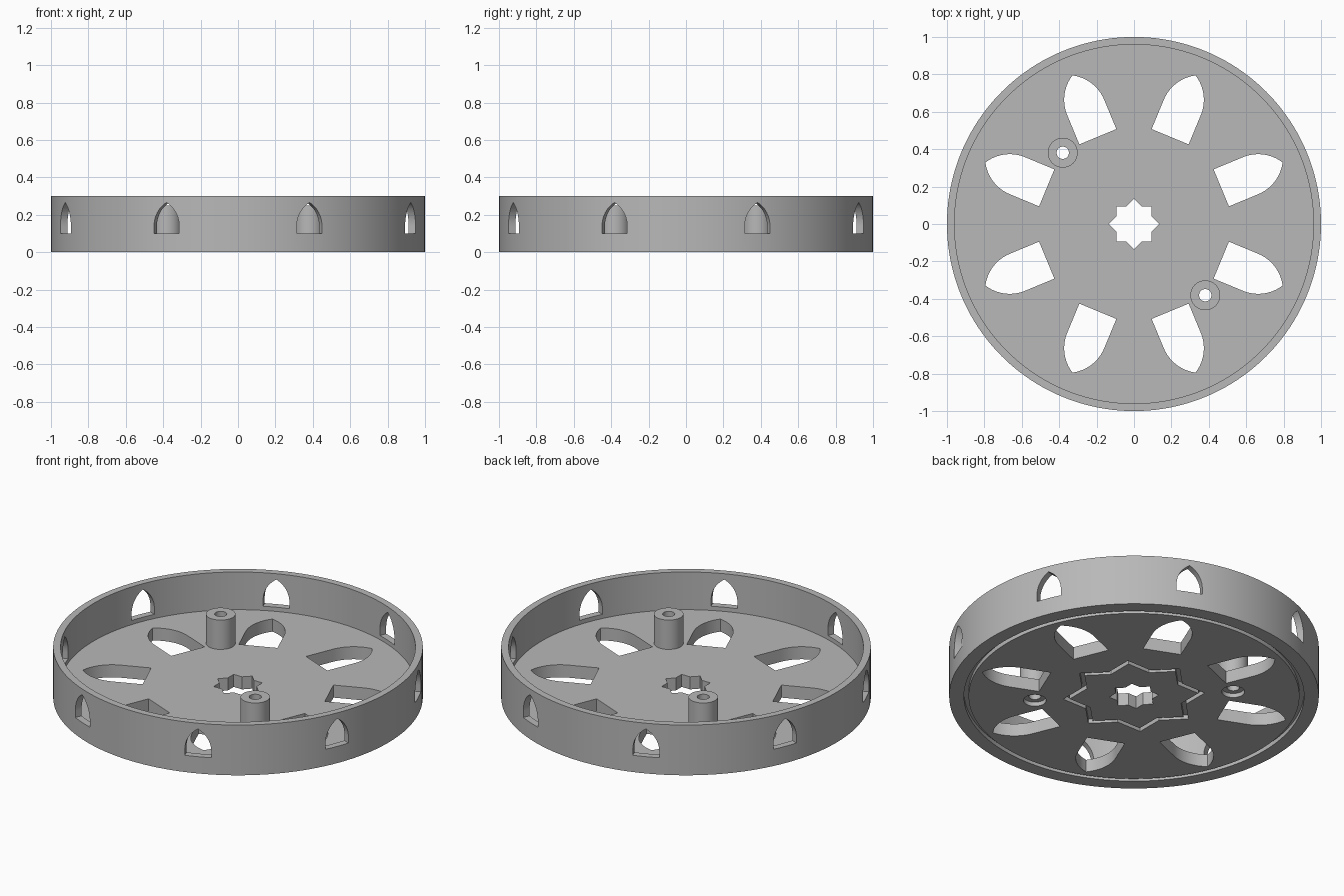
import bpy, bmesh
from math import sin, cos, pi, radians
from mathutils import Matrix, Vector

cube = bpy.data.objects.get("Cube")
if cube:
    bpy.data.objects.remove(cube, do_unlink=True)

FLOOR, GROOVE = 0.075, 0.025

grey = bpy.data.materials.new("light_grey")
grey.use_nodes = True
grey.diffuse_color = (0.48, 0.48, 0.48, 1)
grey.node_tree.nodes["Principled BSDF"].inputs["Base Color"].default_value = (0.48, 0.48, 0.48, 1)


def circle(r, z, n):
    return [Vector((r * cos(2 * pi * i / n), r * sin(2 * pi * i / n), z)) for i in range(n)]


def star(r, z):
    """Eight-pointed star: two overlapping squares."""
    notch = r * cos(pi / 4) / cos(pi / 8)
    return [Vector((q * cos(i * pi / 8), q * sin(i * pi / 8), z))
            for i in range(16) for q in [notch if i % 2 else r]]


def arch(start, tip, w, steps=12):
    """Equilateral pointed arch as (along, across) pairs."""
    spring = tip - w * 3 ** 0.5
    side = [(start, w)] + [(spring + 2 * w * sin(t), 2 * w * cos(t) - w)
                           for t in (radians(60) * i / steps for i in range(steps + 1))]
    return side + [(u, -v) for u, v in reversed(side[:-1])]


def loft(bm, loops, ends="cap", matrix=Matrix()):
    """Skin a row of matching loops; ends are capped, open or joined."""
    rings = [[bm.verts.new(matrix @ p) for p in loop] for loop in loops]
    pairs = list(zip(rings, rings[1:]))
    if ends == "join":
        pairs.append((rings[-1], rings[0]))
    for a, b in pairs:
        for i in range(len(a)):
            j = (i + 1) % len(a)
            bm.faces.new((a[i], a[j], b[j], b[i]))
    if ends == "cap":
        bm.faces.new(rings[0][::-1])
        bm.faces.new(rings[-1])


def make_object(name, bm):
    bmesh.ops.recalc_face_normals(bm, faces=bm.faces)
    mesh = bpy.data.meshes.new(name)
    bm.to_mesh(mesh)
    bm.free()
    mesh.materials.append(grey)
    obj = bpy.data.objects.new(name, mesh)
    bpy.context.collection.objects.link(obj)
    return obj


def shade(obj):
    bpy.ops.object.select_all(action="DESELECT")
    obj.select_set(True)
    bpy.context.view_layer.objects.active = obj
    bpy.ops.object.shade_smooth_by_angle(angle=radians(30))


# Tray: floor, rim wall and the ring groove underneath
bm = bmesh.new()
profile = [(0.895, 0), (0.895, GROOVE), (0.92, GROOVE), (0.92, 0),
           (1, 0), (1, 0.3), (0.96, 0.3), (0.96, FLOOR)]
loft(bm, [circle(r, z, 160) for r, z in profile])
tray = make_object("tray", bm)

# Cutter: centre star hole and star groove underneath
bm = bmesh.new()
loft(bm, [star(0.134, -0.1), star(0.134, 0.2)])
loft(bm, [star(0.384, -0.1), star(0.384, GROOVE), star(0.349, GROOVE), star(0.349, -0.1)], "join")

# Cutter: floor slots and wall windows
slot = arch(0.505, 0.86, 0.107)
window = arch(0.1, 0.265, 0.073)
for k in range(8):
    turn = Matrix.Rotation(radians(22.5 + 45 * k), 4, "Z")
    loft(bm, [[Vector((u, v, z)) for u, v in slot] for z in (-0.1, 0.2)], matrix=turn)
    loft(bm, [[Vector((r, v, u)) for u, v in window] for r in (0.9, 1.1)], matrix=turn)

# Cutter: counterbored screw holes below the posts
posts = {"post_left_front": (0.381, -0.381, 0), "post_right_back": (-0.381, 0.381, 0)}
for spot in posts.values():
    bore = [(0.062, -0.1), (0.062, GROOVE), (0.033, GROOVE), (0.033, 0.2)]
    loft(bm, [circle(r, z, 32) for r, z in bore], matrix=Matrix.Translation(spot))
cutter = make_object("cutter", bm)
cutter.hide_render = True

# Cut the tray and drop the cutter
cut = tray.modifiers.new("openings", "BOOLEAN")
cut.operation = "DIFFERENCE"
cut.solver = "EXACT"
cut.object = cutter
bpy.context.view_layer.objects.active = tray
bpy.ops.object.modifier_apply(modifier=cut.name)
bpy.data.objects.remove(cutter, do_unlink=True)
shade(tray)

# Hollow screw posts
for name, spot in posts.items():
    bm = bmesh.new()
    tube = [(0.033, FLOOR), (0.033, 0.25), (0.08, 0.25), (0.08, FLOOR)]
    loft(bm, [circle(r, z, 32) for r, z in tube], "join")
    post = make_object(name, bm)
    post.location = spot
    shade(post)
